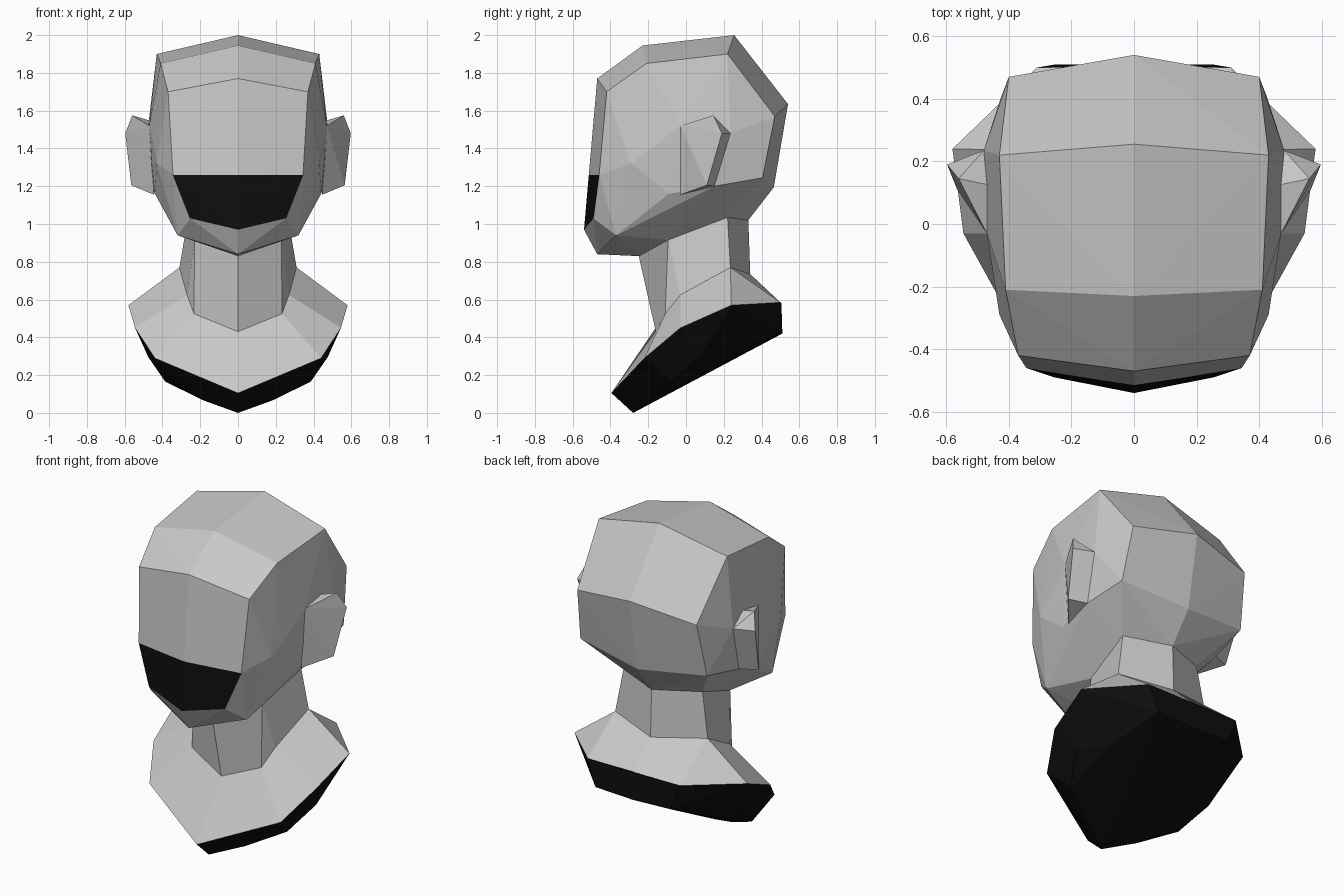
import bpy
import bmesh

cube = bpy.data.objects.get("Cube")
if cube:
    bpy.data.objects.remove(cube, do_unlink=True)


def material(name, value):
    m = bpy.data.materials.new(name)
    m.use_nodes = True
    color = (value, value, value, 1)
    m.diffuse_color = color
    bsdf = next(n for n in m.node_tree.nodes if n.type == 'BSDF_PRINCIPLED')
    bsdf.inputs["Base Color"].default_value = color
    return m


GREY = material("light grey", 0.58)
BLACK = material("black", 0.004)


def finish(name, bm, *materials):
    bmesh.ops.recalc_face_normals(bm, faces=bm.faces[:])
    mesh = bpy.data.meshes.new(name)
    bm.to_mesh(mesh)
    bm.free()
    for m in materials:
        mesh.materials.append(m)
    obj = bpy.data.objects.new(name, mesh)
    bpy.context.scene.collection.objects.link(obj)
    return obj


def mirrored(points):
    return points + [(-x, y, z) for x, y, z in points if x > 0]


def hull(points):
    bm = bmesh.new()
    for p in points:
        bm.verts.new(p)
    bmesh.ops.convex_hull(bm, input=bm.verts[:], use_existing_faces=False)
    loose = [v for v in bm.verts if not v.link_faces]
    bmesh.ops.delete(bm, geom=loose, context='VERTS')
    bmesh.ops.recalc_face_normals(bm, faces=bm.faces[:])
    bm.normal_update()
    return bm


def loft(rings):
    """Skin half rings that run from front centre to back centre."""
    bm = bmesh.new()
    loops = []
    for half in rings:
        full = half + [(-x, y, z) for x, y, z in reversed(half[1:-1])]
        loops.append([bm.verts.new(p) for p in full])
    for a, b in zip(loops, loops[1:]):
        n = len(a)
        for i in range(n):
            j = (i + 1) % n
            bm.faces.new((a[i], a[j], b[j], b[i]))
    bmesh.ops.remove_doubles(bm, verts=bm.verts[:], dist=0.0001)
    return bm


# Neck seam under the head, neck root and collar rim, front to back
neck_top = [(0, -.25, .83), (.23, -.095, .915), (.23, -.095, .915),
            (.265, .22, 1.035), (.265, .22, 1.035), (0, .33, 1.02)]
neck_root = [(0, -.16, .43), (.233, -.11, .525), (.27, -.03, .625),
             (.31, .235, .77), (.31, .235, .77), (0, .34, .735)]
rim = [(0, -.395, .105), (.44, -.22, .29), (.545, -.03, .45),
       (.58, .24, .57), (.31, .5, .585), (0, .505, .58)]

# Head: faceted convex shell
crown = [(0, -.47, 1.77), (.37, -.42, 1.70), (0, -.23, 1.945),
         (.41, -.21, 1.85), (0, .255, 2.0), (.43, .22, 1.90)]
back = [(0, .54, 1.635), (.40, .47, 1.57), (0, .465, 1.195), (.425, .405, 1.245)]
face = [(0, -.54, .97), (.254, -.49, 1.03), (.344, -.46, 1.26),
        (0, -.47, .84), (.32, -.37, .94)]
side = [(.43, -.29, 1.32), (.47, -.03, 1.52), (.457, -.06, 1.33),
        (.44, -.09, 1.16), (.48, .235, 1.48), (.46, .15, 1.2)]
bm = hull(mirrored(crown + back + face + side + list(dict.fromkeys(neck_top))))

# Black lower face panel, cut level across the front
front = [f for f in bm.faces if f.normal.y < -.75 and f.normal.z > -.2]
geom = set(front)
for f in front:
    geom.update(f.edges)
    geom.update(f.verts)
bmesh.ops.bisect_plane(bm, geom=list(geom), dist=0.0005,
                       plane_co=(0, 0, 1.26), plane_no=(0, 0, 1))
bm.normal_update()
for f in bm.faces:
    low = f.calc_center_median().z < 1.26
    if low and f.normal.y < -.75 and f.normal.z > -.2:
        f.material_index = 1
finish("head", bm, GREY, BLACK)

# Ears: wedges opening towards the front
ear = [(.47, -.03, 1.52), (.445, -.03, 1.155), (.597, .19, 1.48),
       (.565, .11, 1.205), (.56, .145, 1.575), (.48, .235, 1.48),
       (.46, .15, 1.2), (.44, .12, 1.54)]
for name, s in (("left_ear", 1), ("right_ear", -1)):
    finish(name, hull([(s * x, y, z) for x, y, z in ear]), GREY)

# Neck and sloping shoulders
finish("neck", loft([neck_top, neck_root]), GREY)
finish("shoulders", loft([neck_root, rim]), GREY)

# Black base under the shoulders
under = [(0, -.28, 0), (.18, -.19, .065), (.385, -.08, .165),
         (.475, .07, .295), (.36, .22, .3), (.25, .51, .43), (0, .51, .42)]
finish("base", hull(mirrored(rim + under)), BLACK)
